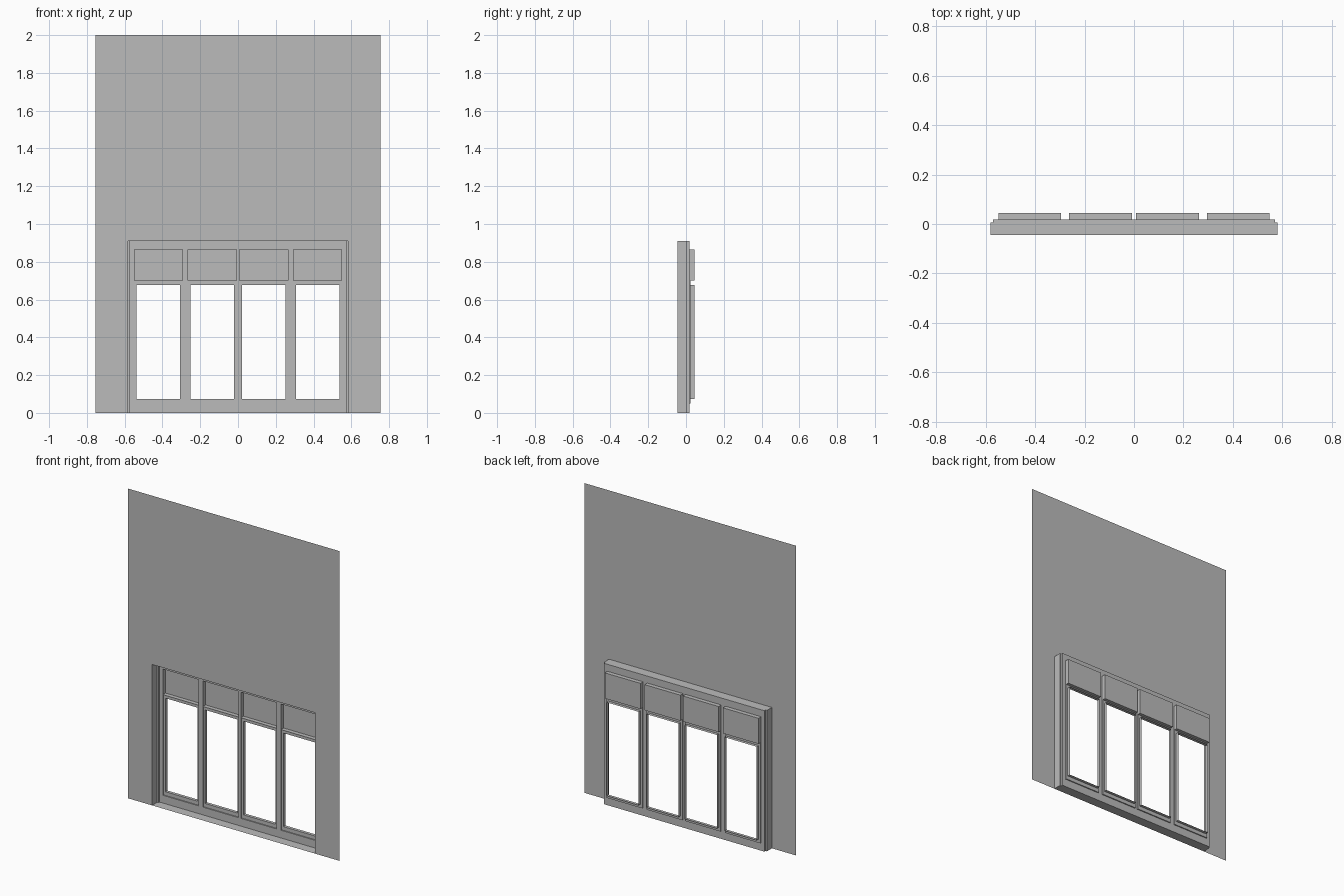
import bpy, bmesh

cube = bpy.data.objects.get("Cube")
if cube:
    bpy.data.objects.remove(cube, do_unlink=True)

grey = bpy.data.materials.new("plain_grey")
grey.use_nodes = True
grey.diffuse_color = (0.5, 0.5, 0.5, 1)
bsdf = next(n for n in grey.node_tree.nodes if n.type == 'BSDF_PRINCIPLED')
bsdf.inputs["Base Color"].default_value = grey.diffuse_color

# Depths, front to back
WALL_Y, STEP_Y, FRAME_Y, SASH_Y, BACK_Y = -0.045, 0.006, 0.018, 0.025, 0.045
# Half widths and heights
WALL_X, OPEN_X, FRAME_X = 0.755, 0.582, 0.572
WALL_TOP, OPEN_TOP = 2.0, 0.91
SILL, TRANSOM, HEAD = 0.05, 0.70, 0.865
BAYS = [(-0.549, -0.295), (-0.264, -0.009), (0.009, 0.264), (0.295, 0.549)]


def corners(r):
    x0, x1, z0, z1 = r
    return [(x0, z0), (x1, z0), (x1, z1), (x0, z1)]


def plate(bm, points, y):
    """Flat sheet facing the front."""
    bm.faces.new([bm.verts.new((x, y, z)) for x, z in points])


def reveal(bm, r, y0, y1):
    """Four inward facing sides of a rectangular opening."""
    c = corners(r)
    for (ax, az), (bx, bz) in zip(c, c[1:] + c[:1]):
        bm.faces.new([bm.verts.new(p) for p in
                      ((ax, y0, az), (bx, y0, bz), (bx, y1, bz), (ax, y1, az))])


def ring(bm, outer, inner, y):
    """Flat border between two rectangles."""
    o, i = corners(outer), corners(inner)
    for k in range(4):
        n = (k + 1) % 4
        plate(bm, [o[k], o[n], i[n], i[k]], y)


def finish(name, bm):
    bmesh.ops.remove_doubles(bm, verts=bm.verts, dist=0.0001)
    mesh = bpy.data.meshes.new(name)
    bm.to_mesh(mesh)
    bm.free()
    mesh.materials.append(grey)
    obj = bpy.data.objects.new(name, mesh)
    bpy.context.collection.objects.link(obj)


# Wall sheet around the opening
bm = bmesh.new()
plate(bm, [(-WALL_X, 0), (-OPEN_X, 0), (-OPEN_X, OPEN_TOP), (OPEN_X, OPEN_TOP),
           (OPEN_X, 0), (WALL_X, 0), (WALL_X, WALL_TOP), (-WALL_X, WALL_TOP)], WALL_Y)
finish("wall", bm)

# Recess with a narrow step at each side
bm = bmesh.new()
reveal(bm, (-OPEN_X, OPEN_X, 0, OPEN_TOP), WALL_Y, STEP_Y)
reveal(bm, (-FRAME_X, FRAME_X, 0, OPEN_TOP), STEP_Y, FRAME_Y)
for x0, x1 in ((-OPEN_X, -FRAME_X), (FRAME_X, OPEN_X)):
    plate(bm, corners((x0, x1, 0, OPEN_TOP)), STEP_Y)
finish("opening_recess", bm)

# Window frame: posts between the bays, rails above and below
bm = bmesh.new()
edges = [-FRAME_X] + [x for bay in BAYS for x in bay] + [FRAME_X]
for x0, x1 in zip(edges[::2], edges[1::2]):
    plate(bm, corners((x0, x1, 0, OPEN_TOP)), FRAME_Y)
for x0, x1 in BAYS:
    plate(bm, corners((x0, x1, 0, SILL)), FRAME_Y)
    plate(bm, corners((x0, x1, HEAD, OPEN_TOP)), FRAME_Y)
finish("window_frame", bm)

for n, (x0, x1) in enumerate(BAYS, 1):
    # Closed recessed panel above
    bm = bmesh.new()
    top = (x0, x1, TRANSOM, HEAD)
    reveal(bm, top, FRAME_Y, BACK_Y)
    plate(bm, corners(top), BACK_Y)
    finish(f"upper_panel_{n}", bm)

    # Open sash below
    bm = bmesh.new()
    outer = (x0, x1, SILL, TRANSOM)
    inner = (x0 + 0.012, x1 - 0.012, SILL + 0.024, TRANSOM - 0.022)
    reveal(bm, outer, FRAME_Y, SASH_Y)
    ring(bm, outer, inner, SASH_Y)
    reveal(bm, inner, SASH_Y, BACK_Y)
    finish(f"lower_sash_{n}", bm)
